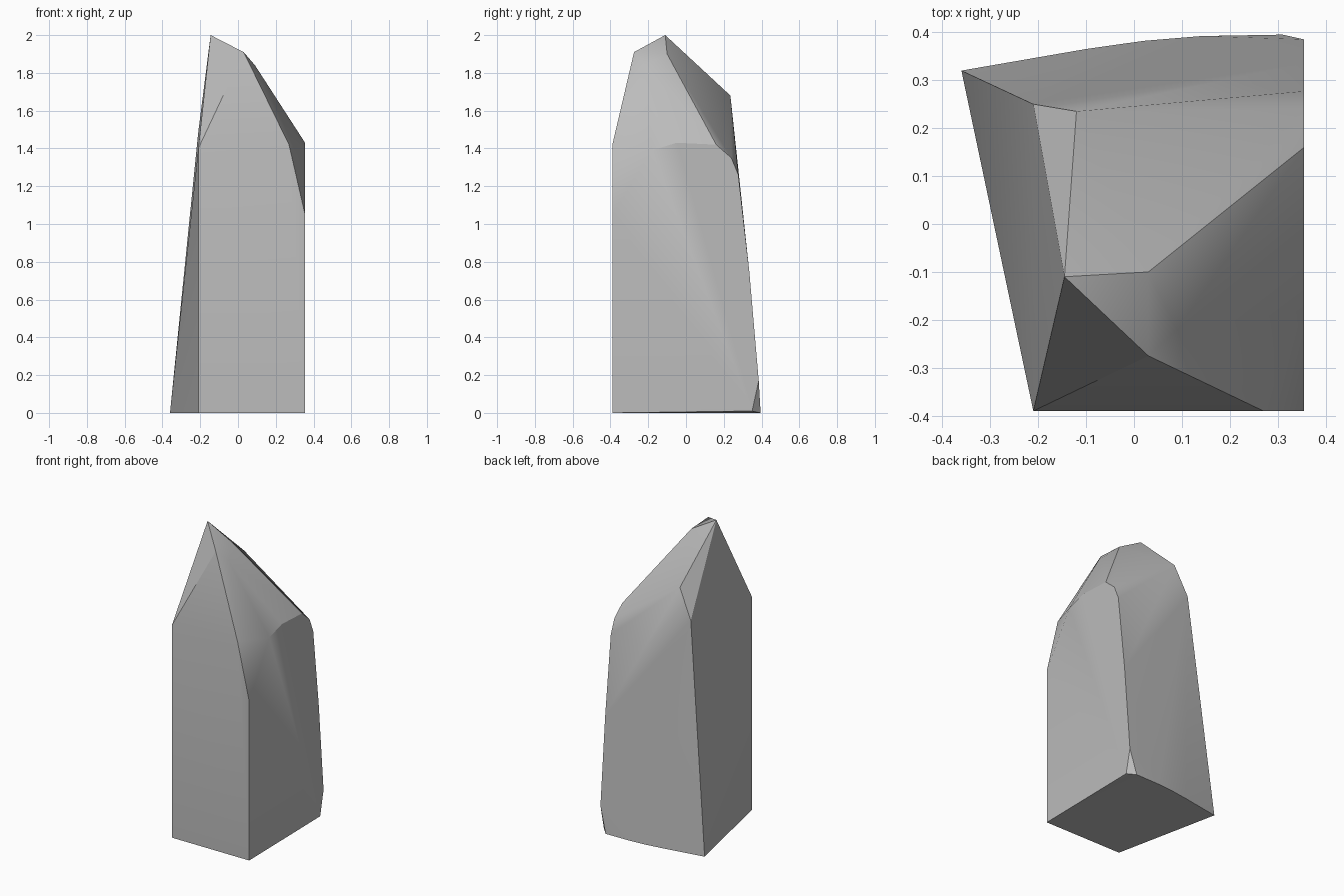
import bpy, bmesh, math

cube = bpy.data.objects.get("Cube")
if cube:
    bpy.data.objects.remove(cube, do_unlink=True)

stone = bpy.data.materials.new("grey stone")
stone.use_nodes = True
GREY = (0.5, 0.5, 0.5, 1)
stone.diffuse_color = GREY
stone.node_tree.nodes["Principled BSDF"].inputs["Base Color"].default_value = GREY

SIDE, FRONT = 0.355, -0.39   # planes of the two flat cut sides

# Foot of the rock: straight sides and a gently bowed back
foot = [(-0.36, 0.32, 0), (-0.21, FRONT, 0), (SIDE, FRONT, 0),
        (-0.1, 0.365, 0), (0.02, 0.382, 0), (0.14, 0.392, 0), (0.31, 0.395, 0)]

# Chipped lower back corner and upright back edge on the flat side
back_corner = [(SIDE, y, z) for y, z in
               [(0.35, 0.01), (0.385, 0.17), (0.335, 0.75), (0.277, 1.26)]]

# Shoulder line, where the upright walls meet the sloping top
shoulder = [(SIDE, y, z) for y, z in
            [(FRONT, 1.05), (-0.18, 1.39), (-0.05, 1.43), (0.16, 1.42), (0.24, 1.35)]]
shoulder += [(0.27, FRONT, 1.42), (-0.21, FRONT, 1.4),
             (-0.21, 0.25, 1.49), (-0.12, 0.235, 1.68)]

# Peak and the ridges running down from it
peak = [(-0.145, -0.11, 2), (0.03, -0.275, 1.91), (0.03, -0.1, 1.9), (0.09, -0.22, 1.84)]

# Wrap the rock around its corners
bm = bmesh.new()
for p in foot + back_corner + shoulder + peak:
    bm.verts.new(p)
hull = bmesh.ops.convex_hull(bm, input=bm.verts)
loose = {v for v in hull["geom_interior"] + hull["geom_unused"]
         if isinstance(v, bmesh.types.BMVert)}
bmesh.ops.delete(bm, geom=list(loose), context="VERTS")
bmesh.ops.recalc_face_normals(bm, faces=bm.faces)
mesh = bpy.data.meshes.new("rock")
bm.to_mesh(mesh)
bm.free()
mesh.materials.append(stone)

rock = bpy.data.objects.new("rock", mesh)
bpy.context.collection.objects.link(rock)
bpy.context.view_layer.objects.active = rock
rock.select_set(True)
bpy.ops.object.shade_smooth_by_angle(angle=math.radians(30))
